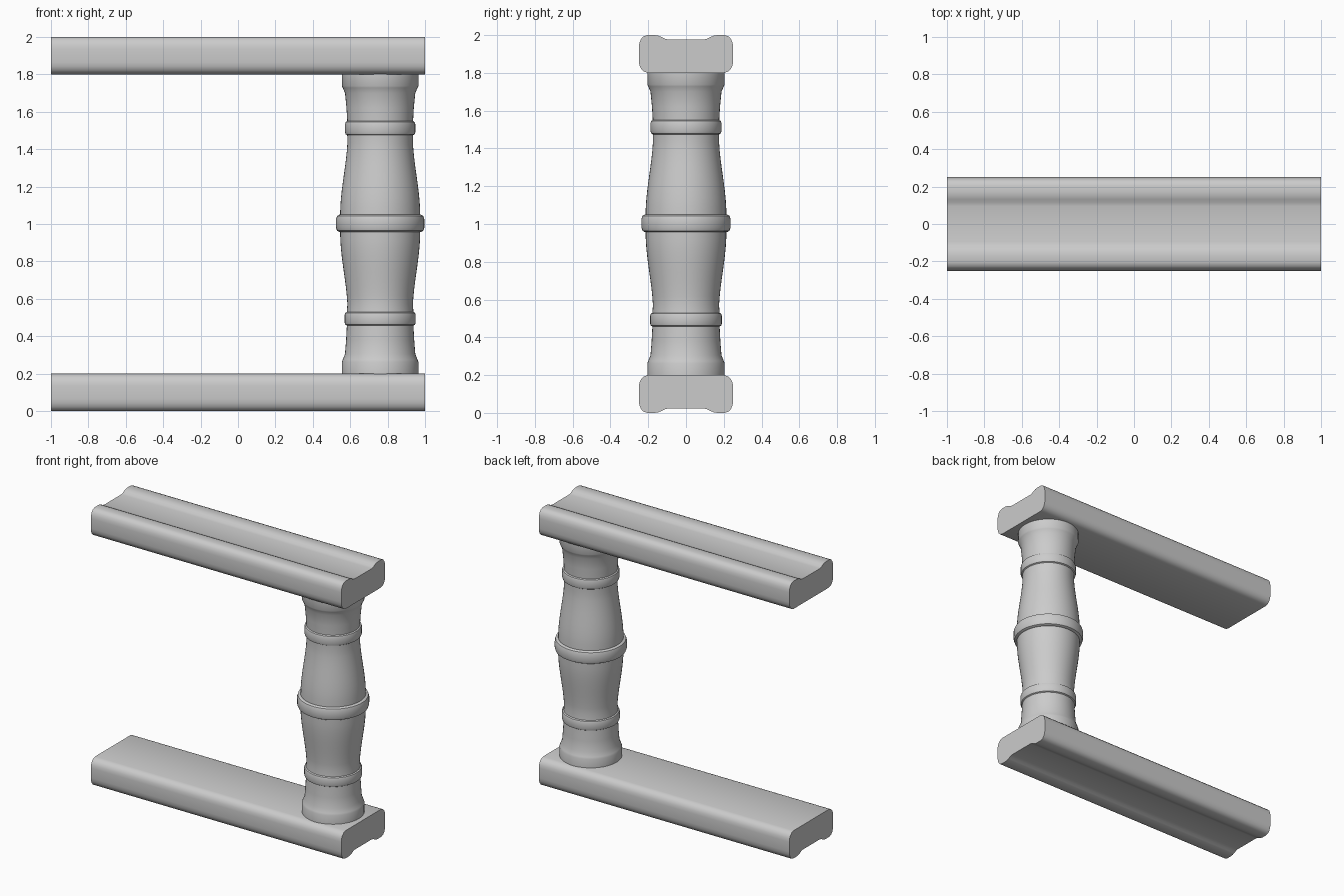
import bpy, bmesh, math

if "Cube" in bpy.data.objects:
    bpy.data.objects.remove(bpy.data.objects["Cube"])

def finish(name, bm, angle=35):
    bmesh.ops.recalc_face_normals(bm, faces=bm.faces)
    me = bpy.data.meshes.new(name)
    bm.to_mesh(me)
    bm.free()
    ob = bpy.data.objects.new(name, me)
    bpy.context.collection.objects.link(ob)
    bpy.ops.object.select_all(action='DESELECT')
    ob.select_set(True)
    bpy.context.view_layer.objects.active = ob
    bpy.ops.object.shade_smooth_by_angle(angle=math.radians(angle))
    return ob

# Rail: half cross-section (y, height), mirrored in y and extruded along x
HALF = [(0.20, 0.0), (0.222, 0.007), (0.238, 0.022), (0.247, 0.042), (0.25, 0.065),
        (0.25, 0.135), (0.247, 0.158), (0.239, 0.178), (0.226, 0.193), (0.205, 0.20),
        (0.17, 0.20), (0.15, 0.198), (0.132, 0.191), (0.115, 0.182), (0.095, 0.177)]

def rail(name, to_z):
    section = HALF + [(-y, h) for y, h in reversed(HALF)]
    bm = bmesh.new()
    ends = [[bm.verts.new((x, y, to_z(h))) for y, h in section] for x in (-1, 1)]
    n = len(section)
    for i in range(n):
        j = (i + 1) % n
        bm.faces.new((ends[0][i], ends[0][j], ends[1][j], ends[1][i]))
    for end in ends:
        bm.faces.new(end)
    return finish(name, bm)

rail("top_rail", lambda h: 1.8 + h)
rail("bottom_rail", lambda h: 0.2 - h)

# Baluster: turned profile (radius, z)
def bead(r_in, r_out, z0, z1, c=0.012):
    return [(r_in, z0), (r_out - c, z0), (r_out - c * .3, z0 + c * .4), (r_out, z0 + c * 1.3),
            (r_out, z1 - c * 1.3), (r_out - c * .3, z1 - c * .4), (r_out - c, z1), (r_in, z1)]

def swell(z0, z1, r0, r1, steps=10):
    pts = []
    for i in range(1, steps):
        t = i / steps
        s = t * t * (3 - 2 * t)
        pts.append((r0 + (r1 - r0) * s, z0 + (z1 - z0) * t))
    return pts

profile = [(0, 0.195), (0.205, 0.195), (0.205, 0.262), (0.200, 0.275), (0.188, 0.305), (0.182, 0.38)]
profile += bead(0.178, 0.190, 0.457, 0.53)
profile += swell(0.53, 0.955, 0.174, 0.214)
profile += bead(0.214, 0.236, 0.957, 1.05, 0.018)
profile += swell(1.05, 1.475, 0.214, 0.174)
profile += bead(0.176, 0.188, 1.475, 1.55)
profile += [(0.180, 1.62), (0.188, 1.70), (0.200, 1.728), (0.205, 1.738), (0.205, 1.805), (0, 1.805)]

bm = bmesh.new()
vs = [bm.verts.new((r, 0, z)) for r, z in profile]
edges = [bm.edges.new(p) for p in zip(vs, vs[1:])]
bmesh.ops.spin(bm, geom=vs + edges, cent=(0, 0, 0), axis=(0, 0, 1), angle=2 * math.pi, steps=48)
bmesh.ops.remove_doubles(bm, verts=bm.verts, dist=1e-5)
finish("baluster", bm).location.x = 0.76
